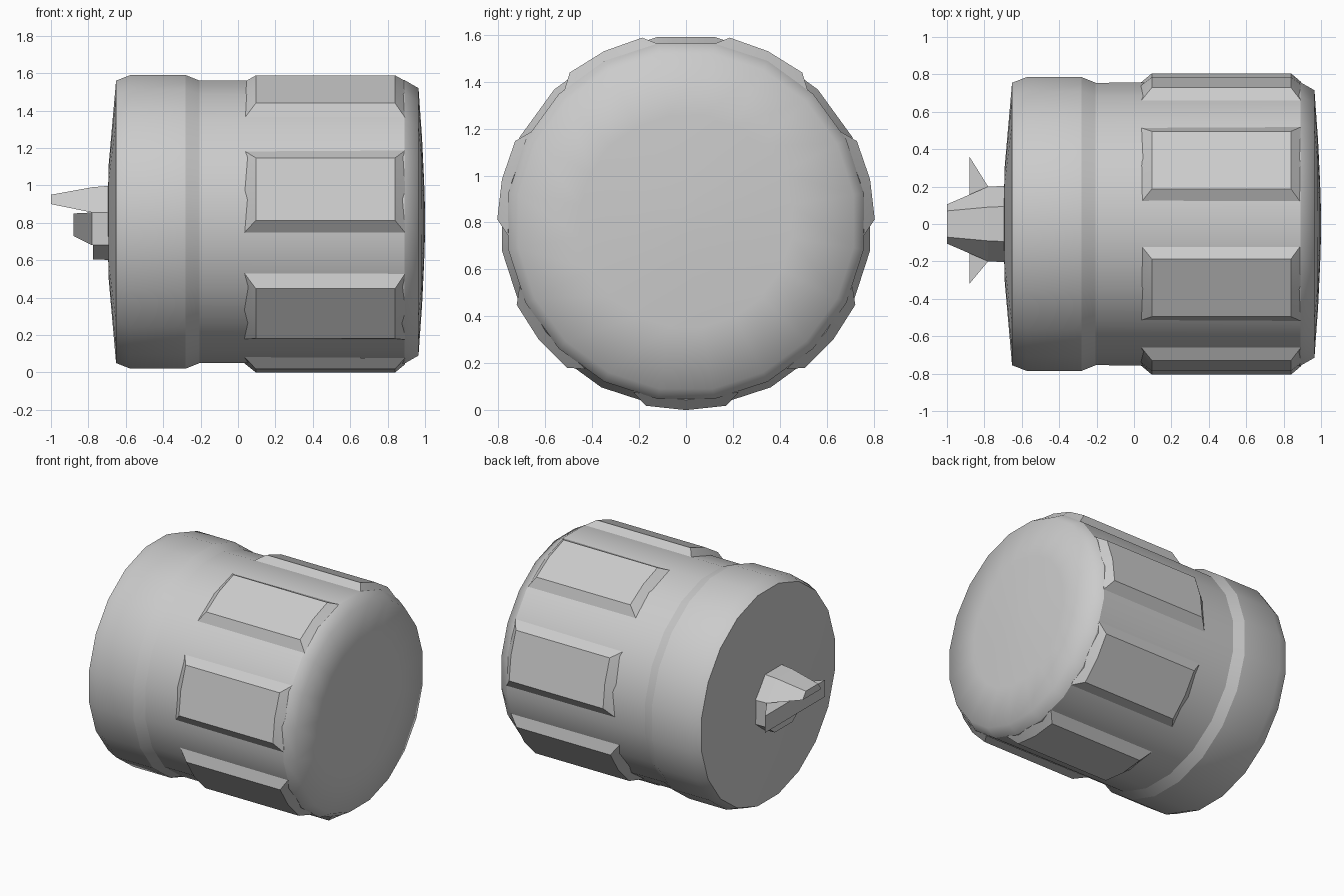
import bpy, bmesh
from math import cos, sin, radians, pi

if "Cube" in bpy.data.objects:
    bpy.data.objects.remove(bpy.data.objects["Cube"])

ZC = 0.805      # height of the turning axis (along x)
SIDES = 20


def loft(name, sections, sharp=(), smooth=True):
    """Skin a list of closed sections, cap both ends; 'sharp' lists hard rings."""
    bm = bmesh.new()
    rings = [[bm.verts.new(p) for p in s] for s in sections]
    n = len(rings[0])
    for a, b in zip(rings, rings[1:]):
        for i in range(n):
            j = (i + 1) % n
            bm.faces.new((a[i], a[j], b[j], b[i]))
    bm.faces.new(rings[0])
    bm.faces.new(rings[-1])
    bmesh.ops.recalc_face_normals(bm, faces=bm.faces)
    for f in bm.faces:
        f.smooth = smooth
    for k in sharp:
        for i in range(n):
            bm.edges.get((rings[k][i], rings[k][(i + 1) % n])).smooth = False
    me = bpy.data.meshes.new(name)
    bm.to_mesh(me)
    bm.free()
    ob = bpy.data.objects.new(name, me)
    bpy.context.collection.objects.link(ob)
    return ob


def polar(x, r, deg):
    a = radians(deg)
    return (x, r * cos(a), ZC + r * sin(a))


# Turned body: back plate, collar, groove, grip core, domed cap
profile = [(-0.695, 0.15), (-0.692, 0.30), (-0.652, 0.755), (-0.575, 0.785),
           (-0.28, 0.785), (-0.205, 0.755), (0.89, 0.758), (0.965, 0.715),
           (0.984, 0.45), (0.995, 0.22), (1.0, 0.06)]
step = 360 / SIDES
loft("knob_body",
     [[polar(x, r / cos(pi / SIDES), (i + 0.5) * step) for i in range(SIDES)]
      for x, r in profile], sharp=(2, 4, 5, 6))

# Seven raised grip pads with bevelled ends and sides
for k in range(7):
    c = -90 + k * 360 / 7

    def pad_ring(x0, x1, r0, r1, half):
        return ([polar(x0, r0, c + d) for d in (-half, 0, half)] +
                [polar(x1, r1, c + d) for d in (half, 0, -half)])

    pad = loft(f"grip_pad_{k + 1}",
               [pad_ring(0.035, 0.893, 0.757, 0.762, 17.2),
                pad_ring(0.095, 0.84, 0.805, 0.805, 12.3)], smooth=False)
    bpy.context.view_layer.objects.active = pad
    bpy.ops.object.select_all(action='DESELECT')
    pad.select_set(True)
    bpy.ops.object.shade_smooth_by_angle(angle=radians(25))


def trapezoid(x, w0, z0, w1, z1, shift=0.0):
    return [(x, shift - w0, z0), (x, shift + w0, z0),
            (x, shift + w1, z1), (x, shift - w1, z1)]


# Coupling stub: long top prong, flared middle plate, short bottom lip
loft("top_prong", [trapezoid(-0.66, 0.205, 0.855, 0.095, 1.0),
                   trapezoid(-0.78, 0.20, 0.855, 0.09, 0.99),
                   trapezoid(-1.0, 0.105, 0.90, 0.07, 0.95)], smooth=False)
loft("flared_plate", [trapezoid(-0.66, 0.20, 0.68, 0.20, 0.855),
                      trapezoid(-0.78, 0.20, 0.68, 0.20, 0.855),
                      trapezoid(-0.88, 0.34, 0.73, 0.34, 0.85, 0.02)],
     smooth=False)
loft("bottom_lip", [trapezoid(-0.66, 0.10, 0.60, 0.20, 0.68),
                    trapezoid(-0.775, 0.10, 0.605, 0.20, 0.68)], smooth=False)
